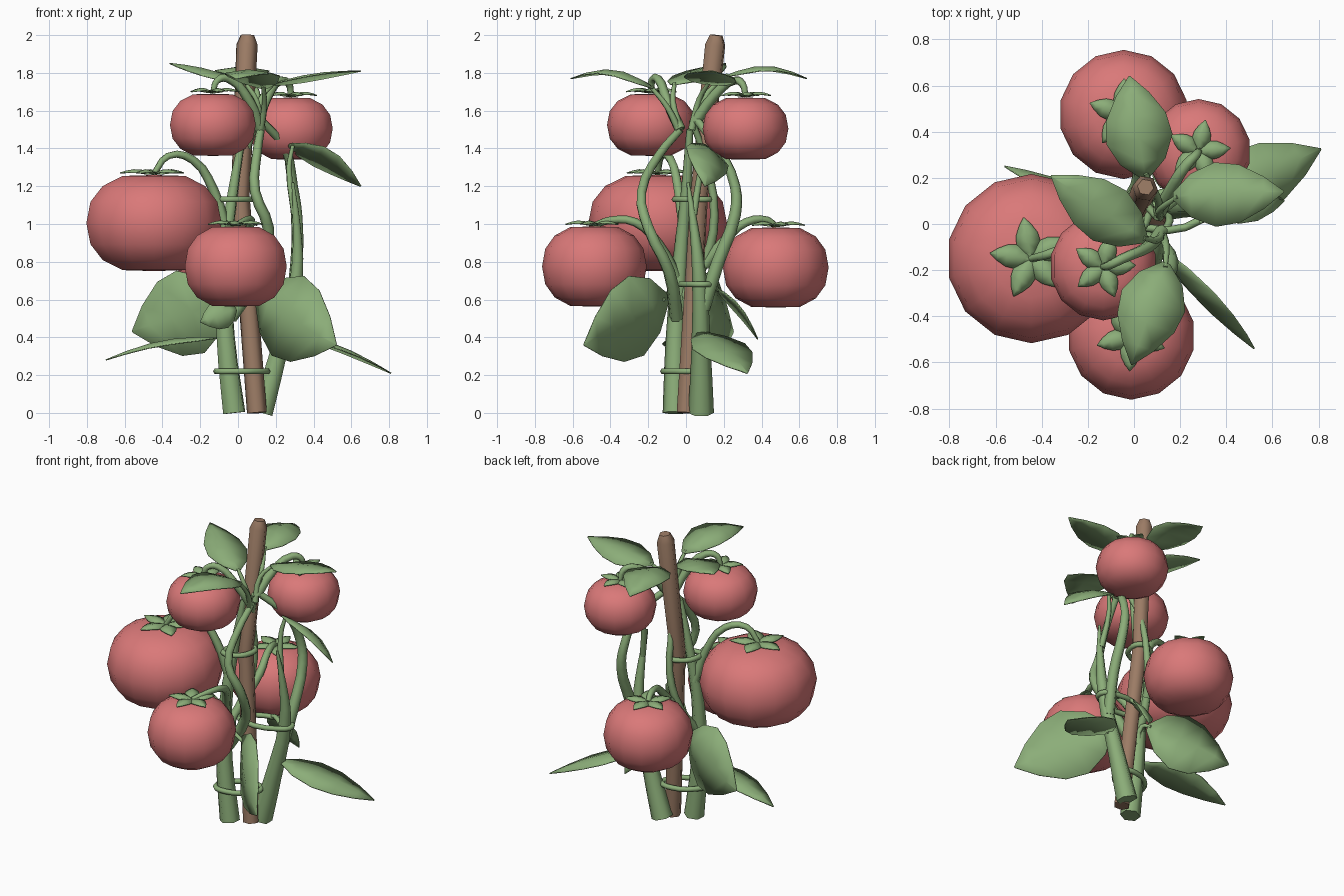
import bpy, bmesh, math
from mathutils import Vector as V

if "Cube" in bpy.data.objects:
    bpy.data.objects.remove(bpy.data.objects["Cube"])


def material(name, rgb):
    m = bpy.data.materials.new(name)
    m.diffuse_color = (*rgb, 1)
    m.use_nodes = True
    m.node_tree.nodes["Principled BSDF"].inputs["Base Color"].default_value = m.diffuse_color
    return m


RED = material("ripe_red", (0.70, 0.19, 0.19))
GREEN = material("plant_green", (0.26, 0.42, 0.19))
BROWN = material("wood_brown", (0.33, 0.20, 0.13))


def add(name, mesh, mat, angle=50):
    """Clean the mesh, orient its faces outward and link it."""
    bm = bmesh.new()
    bm.from_mesh(mesh)
    bmesh.ops.remove_doubles(bm, verts=bm.verts, dist=0.0004)
    bmesh.ops.recalc_face_normals(bm, faces=bm.faces)
    bm.to_mesh(mesh)
    bm.free()
    ob = bpy.data.objects.new(name, mesh)
    mesh.materials.clear()
    mesh.materials.append(mat)
    bpy.context.collection.objects.link(ob)
    bpy.ops.object.select_all(action='DESELECT')
    ob.select_set(True)
    bpy.context.view_layer.objects.active = ob
    bpy.ops.object.shade_smooth_by_angle(angle=math.radians(angle))
    return ob


def tube(name, pts, r0, r1, mat=GREEN, radii=None, closed=False, res=3):
    """Tapered low-poly tube through the points."""
    cu = bpy.data.curves.new(name, 'CURVE')
    cu.dimensions, cu.bevel_depth, cu.bevel_resolution = '3D', 1.0, 1
    cu.resolution_u, cu.use_fill_caps = res, not closed
    sp = cu.splines.new('BEZIER')
    sp.bezier_points.add(len(pts) - 1)
    sp.use_cyclic_u = closed
    for i, (bp, p) in enumerate(zip(sp.bezier_points, pts)):
        bp.co = p
        bp.handle_left_type = bp.handle_right_type = 'VECTOR' if radii else 'AUTO'
        bp.radius = radii[i] if radii else r0 + (r1 - r0) * i / (len(pts) - 1)
    tmp = bpy.data.objects.new(name + "_curve", cu)
    bpy.context.collection.objects.link(tmp)
    bpy.context.view_layer.update()
    mesh = bpy.data.meshes.new_from_object(tmp.evaluated_get(bpy.context.evaluated_depsgraph_get()))
    bpy.data.objects.remove(tmp)
    return add(name, mesh, mat, 70)


def blade(bm, base, tip, side, width, arch=0.0, cup=0.12):
    """Folded pointed leaf blade: a midrib with two edges."""
    base, tip = V(base), V(tip)
    d = tip - base
    s = V(side)
    s = (s - d * (s.dot(d) / d.length_squared)).normalized()
    n = d.cross(s).normalized()
    if n.z < 0:
        n, s = -n, -s
    rows = []
    for t, w in ((0, .12), (.16, .68), (.38, 1), (.6, .9), (.82, .5), (1, .02)):
        c = base + d * t + n * arch * math.sin(math.pi * t)
        h = w * width / 2
        rows.append([bm.verts.new(c + s * h * k - n * cup * h * abs(k)) for k in (-1, 0, 1)])
    for a, b in zip(rows, rows[1:]):
        for j in (0, 1):
            bm.faces.new((a[j], b[j], b[j + 1], a[j + 1]))


def leaf_object(name, bm, thick):
    mesh = bpy.data.meshes.new(name)
    bm.to_mesh(mesh)
    sol = add(name, mesh, GREEN, 60).modifiers.new("thickness", 'SOLIDIFY')
    sol.thickness, sol.offset = thick, 0


def leaf(name, base, tip, side, width, arch=0.04, cup=0.15):
    bm = bmesh.new()
    blade(bm, base, tip, side, width, arch, cup)
    leaf_object(name, bm, 0.006)


def tomato(i, c, r, h, stalk, spin):
    c = V(c)
    # squashed fruit with flattened poles
    bm = bmesh.new()
    bmesh.ops.create_uvsphere(bm, u_segments=14, v_segments=8, radius=1)
    for v in bm.verts:
        rho = math.hypot(v.co.x, v.co.y)
        k = rho ** 0.8 / rho if rho > 1e-4 else 0
        z = math.copysign(min(abs(v.co.z) ** 0.9, 0.95), v.co.z)
        v.co = c + V((v.co.x * k * r, v.co.y * k * r, z * h * 1.05))
    mesh = bpy.data.meshes.new("tomato")
    bm.to_mesh(mesh)
    add(f"tomato_{i}", mesh, RED, 80)
    # five-pointed calyx
    bm = bmesh.new()
    top = c + V((0, 0, h + 0.005))
    for k in range(5):
        a = spin + k * math.tau / 5
        d = V((math.cos(a), math.sin(a), 0))
        L = 0.07 + 0.3 * r
        blade(bm, top, top + d * L + V((0, 0, 0.005)), d.cross(V((0, 0, 1))), L * 0.58, 0.02, 0.3)
    leaf_object(f"calyx_{i}", bm, 0.006)
    tube(f"stalk_{i}", stalk + [top], 0.03, 0.016)


# wooden stake, slightly bent
a, b, t = V((.1, 0, 0)), V((.012, .07, 1.15)), V((.05, .16, 2.0))
tube("stake", [a, a.lerp(b, .5), b, b.lerp(t, .94), t], 0, 0, BROWN,
     radii=(.053, .052, .05, .057, .036), res=1)

# main stems
tube("stem_left", [(-.02, -.06, 0), (-.065, -.055, .4), (-.07, -.03, .8), (-.03, 0, 1.15), (.03, .02, 1.5)], .064, .018)
tube("stem_right", [(.125, .08, 0), (.21, .08, .3), (.31, .07, .72), (.31, .04, 1.0), (.29, .01, 1.22)], .068, .008)
tube("stem_front_loop", [(-.04, -.05, .5), (.12, -.09, .75), (.16, -.2, .98), (.09, -.235, 1.17),
                         (.1, -.14, 1.37), (.12, -.03, 1.5)], .036, .022)
tube("stem_back_loop", [(.28, .09, .55), (.31, .17, .8), (.31, .26, 1.05), (.29, .26, 1.2),
                        (.25, .17, 1.4), (.11, .05, 1.56)], .038, .022)
tube("stem_back_branch", [(-.07, -.03, .6), (-.02, .1, .8), (.02, .15, 1.05), (.04, .1, 1.35), (.1, .03, 1.55)], .03, .016)


# ties around stake and stems
def tie(name, p, q, r, z):
    p, q = V((*p, z)), V((*q, z))
    d = (q - p).normalized()
    n = V((-d.y, d.x, 0))
    pts = [p + n * r, p - d * r, p - n * r, q - n * r, q + d * r, q + n * r]
    tube(name, pts, .017, .017, closed=True)


tie("tie_low", (-.045, -.055), (.085, .015), .072, .22)
tie("tie_middle", (.05, .04), (.29, .08), .058, .68)
tie("tie_high", (-.04, 0), (.012, .07), .062, 1.13)

# fruits with their stalks
tomato(1, (-.445, -.15, 1.005), .367, .255,
       [(-.06, -.01, .95), (-.13, -.04, 1.18), (-.24, -.08, 1.34), (-.37, -.13, 1.36)], .5)
tomato(2, (-.012, -.485, .775), .277, .213,
       [(-.07, -.04, .7), (.02, -.15, .9), (.07, -.27, 1.01), (.04, -.4, 1.02)], .9)
tomato(3, (-.045, .475, .77), .28, .213,
       [(-.02, .1, .78), (.02, .21, .92), (.0, .32, 1.01), (-.03, .43, 1.02)], .3)
tomato(4, (-.133, -.185, 1.525), .233, .165,
       [(.12, -.03, 1.5), (.06, -.1, 1.65), (-.05, -.15, 1.77), (-.11, -.18, 1.76)], 1.3)
tomato(5, (.28, .315, 1.505), .227, .165,
       [(.11, .05, 1.54), (.16, .15, 1.68), (.23, .26, 1.76), (.27, .3, 1.74)], .1)

# crown leaves: base, tip, side direction, width, arch
leaves = [
    ("crown_leaf_right", (.17, .12, 1.74), (.65, .14, 1.81), (0, 1, -.1), .28, .02),
    ("crown_leaf_back", (.05, .2, 1.78), (-.02, .64, 1.77), (1, 0, 0), .29, .06),
    ("crown_leaf_left", (.05, -.07, 1.74), (-.36, .21, 1.85), (.5, .8, 0), .26, .02),
    ("crown_leaf_front", (.14, -.17, 1.72), (-.01, -.61, 1.77), (1, -.3, 0), .29, .07),
    # side and lower leaves
    ("middle_leaf_right", (.27, .1, 1.42), (.65, .1, 1.2), (0, 1, -.6), .25, .05),
    ("low_leaf_front", (.1, -.1, .61), (.52, -.54, .36), (.1, .1, 1), .46, .03),
    ("low_leaf_left", (-.06, .06, .6), (-.56, .25, .43), (-.05, -.1, 1), .46, .03),
    ("low_leaf_right", (.27, .08, .43), (.81, .325, .21), (-.4, 1, .1), .3, .03),
    ("low_leaf_side", (-.1, -.04, .4), (-.7, .05, .28), (0, 1, .05), .24, .04),
    ("small_leaf_back", (.12, .16, .66), (.2, .38, .39), (1, .1, .3), .15, .03),
    ("small_leaf_front", (-.01, -.12, .55), (-.2, -.16, .48), (.2, .2, 1), .16, .02),
]
for args in leaves:
    leaf(*args)

# leaf stalks
for name, pts in {
    "right": [(.11, .03, 1.5), (.12, .07, 1.66), (.19, .12, 1.745)],
    "back": [(.11, .04, 1.54), (.1, .12, 1.7), (.05, .22, 1.79)],
    "left": [(.12, -.03, 1.5), (.1, -.07, 1.65), (.04, -.06, 1.745)],
    "front": [(.12, -.04, 1.5), (.14, -.1, 1.62), (.135, -.19, 1.73)],
    "middle": [(.3, .04, 1.05), (.27, .08, 1.3), (.29, .1, 1.415)],
    "low_front": [(-.06, -.05, .55), (.03, -.1, .63), (.12, -.12, .6)],
    "low_left": [(-.07, -.04, .5), (-.05, .02, .62), (-.08, .07, .6)],
    "low_right": [(.2, .08, .3), (.24, .08, .4), (.29, .09, .425)],
    "small_back": [(.3, .07, .65), (.2, .12, .7), (.12, .17, .65)],
}.items():
    tube("leaf_stalk_" + name, pts, .02, .011)
